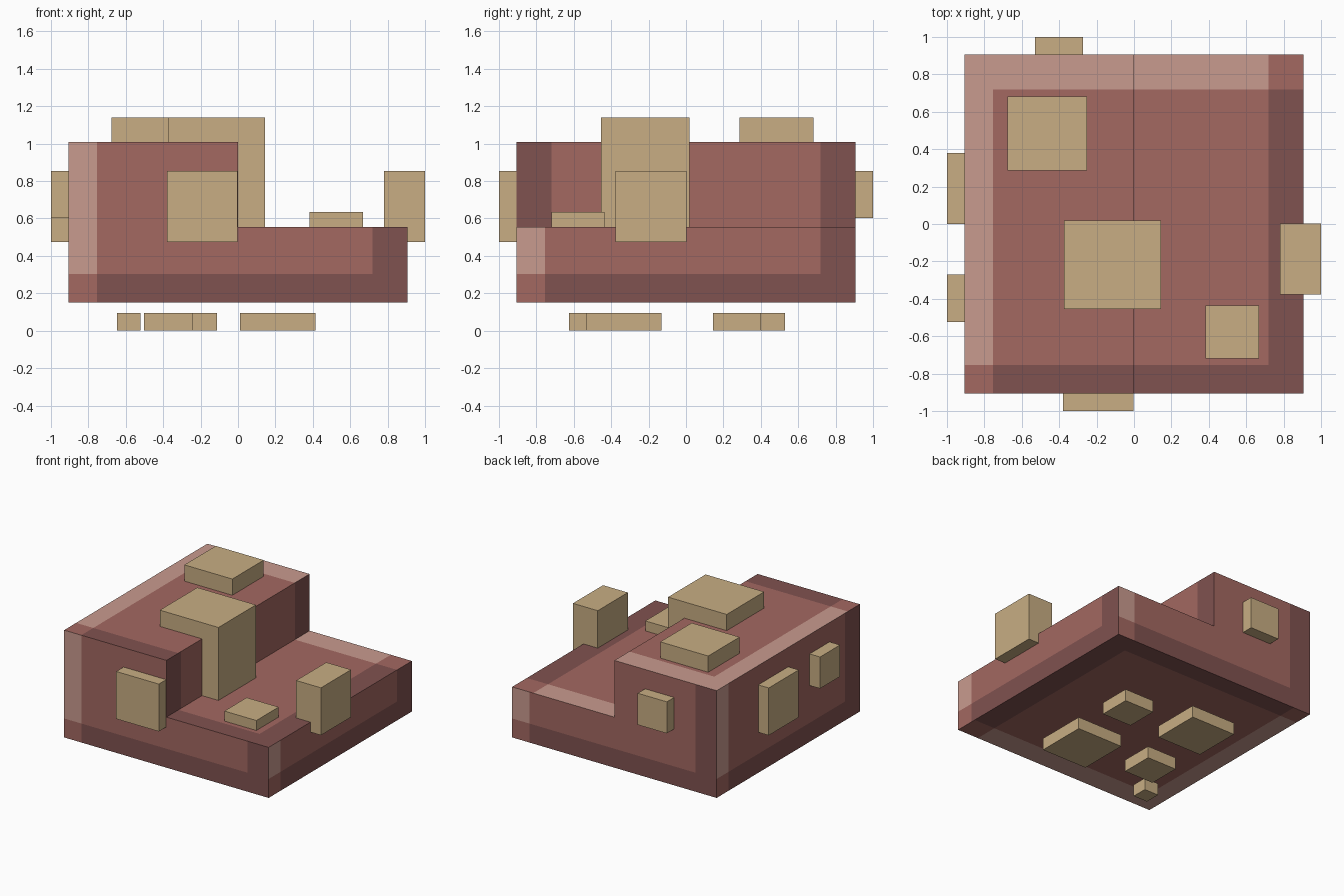
import bpy, bmesh
from mathutils import Vector

if "Cube" in bpy.data.objects:
    bpy.data.objects.remove(bpy.data.objects["Cube"])


def material(name, rgb):
    m = bpy.data.materials.new(name)
    m.diffuse_color = (*rgb, 1)
    m.use_nodes = True
    m.node_tree.nodes["Principled BSDF"].inputs["Base Color"].default_value = m.diffuse_color
    return m


MID = material("brick red", (0.366, 0.138, 0.120))
LIGHT = material("pale pink", (0.584, 0.328, 0.275))
DARK = material("dark maroon", (0.216, 0.084, 0.080))
TAN = material("tan", (0.578, 0.423, 0.227))

R = 0.907                      # half width of the block
Z0, STEP, TOP = 0.15, 0.555, 1.01
NEAR, FAR = -0.755, 0.72       # inner limits of the painted borders


def finish(bm, name, mats):
    me = bpy.data.meshes.new(name)
    bm.normal_update()
    bm.to_mesh(me)
    bm.free()
    for m in mats:
        me.materials.append(m)
    ob = bpy.data.objects.new(name, me)
    bpy.context.collection.objects.link(ob)
    return ob


def box(name, x0, x1, y0, y1, z0, z1):
    bm = bmesh.new()
    bmesh.ops.create_cube(bm, size=1)
    for v in bm.verts:
        v.co = Vector(((x0 + x1) / 2 + v.co.x * (x1 - x0),
                       (y0 + y1) / 2 + v.co.y * (y1 - y0),
                       (z0 + z1) / 2 + v.co.z * (z1 - z0)))
    return finish(bm, name, [TAN])


def border_index(n, c):
    """0 middle, 1 light border, 2 dark border; each side is seen from outside."""
    if n.x > 0.5 and c.x < 0.5:                # riser of the step
        return 2 if abs(c.y) > FAR else 0
    if abs(n.z) > 0.5:
        h, v = c.x, c.y * (1 if n.z > 0 else -1)
    else:
        h = c.x * -n.y + c.y * n.x
        v = c.z - Z0 - R
    light = h < NEAR or v > FAR
    dark = h > FAR or v < NEAR
    return 0 if light == dark else (1 if light else 2)


# Stepped block: profile extruded along y, cut along the border lines
bm = bmesh.new()
profile = [(-R, Z0), (R, Z0), (R, STEP), (0, STEP), (0, TOP), (-R, TOP)]
face = bm.faces.new([bm.verts.new((x, -R, z)) for x, z in profile])
ext = bmesh.ops.extrude_face_region(bm, geom=[face])
for v in ext["geom"]:
    if isinstance(v, bmesh.types.BMVert):
        v.co.y = R
bmesh.ops.recalc_face_normals(bm, faces=bm.faces[:])
cuts = [((0, 0, STEP), (0, 0, 1)), ((0, 0, Z0 + R + NEAR), (0, 0, 1)),
        ((0, 0, 0), (1, 0, 0))]
for d in (NEAR, -NEAR, FAR, -FAR):
    cuts += [((d, 0, 0), (1, 0, 0)), ((0, d, 0), (0, 1, 0))]
for co, no in cuts:
    bmesh.ops.bisect_plane(bm, geom=bm.verts[:] + bm.edges[:] + bm.faces[:],
                           plane_co=co, plane_no=no, dist=1e-5)
bm.normal_update()
for f in bm.faces:
    f.material_index = border_index(f.normal, f.calc_center_median())
finish(bm, "stepped_block", [MID, LIGHT, DARK])

# Blocks on the two upper levels
box("top_block", -0.675, -0.25, 0.285, 0.683, 0.92, 1.14)
box("step_block", -0.375, 0.145, -0.455, 0.02, 0.5, 1.14)
box("low_block", 0.383, 0.667, -0.72, -0.437, 0.42, 0.635)

# Blocks set into the four sides
box("right_block", 0.78, 1.0, -0.377, 0.004, 0.475, 0.855)
box("front_block", -0.38, -0.002, -1.0, -0.78, 0.475, 0.855)
box("left_block_large", -1.0, -0.78, 0.0, 0.38, 0.475, 0.855)
box("left_block_small", -1.0, -0.78, -0.523, -0.27, 0.602, 0.855)
box("back_block", -0.53, -0.272, 0.78, 1.0, 0.602, 0.855)

# Flat pads hanging below the block
pads = [(0.155, 0.415, 0.145, 0.4), (-0.503, -0.112, 0.145, 0.53),
        (0.012, 0.415, -0.535, -0.13), (-0.503, -0.243, -0.39, -0.13),
        (-0.647, -0.522, -0.625, -0.5)]
for i, p in enumerate(pads):
    box(f"under_pad_{i + 1}", *p, 0.0, 0.095)
